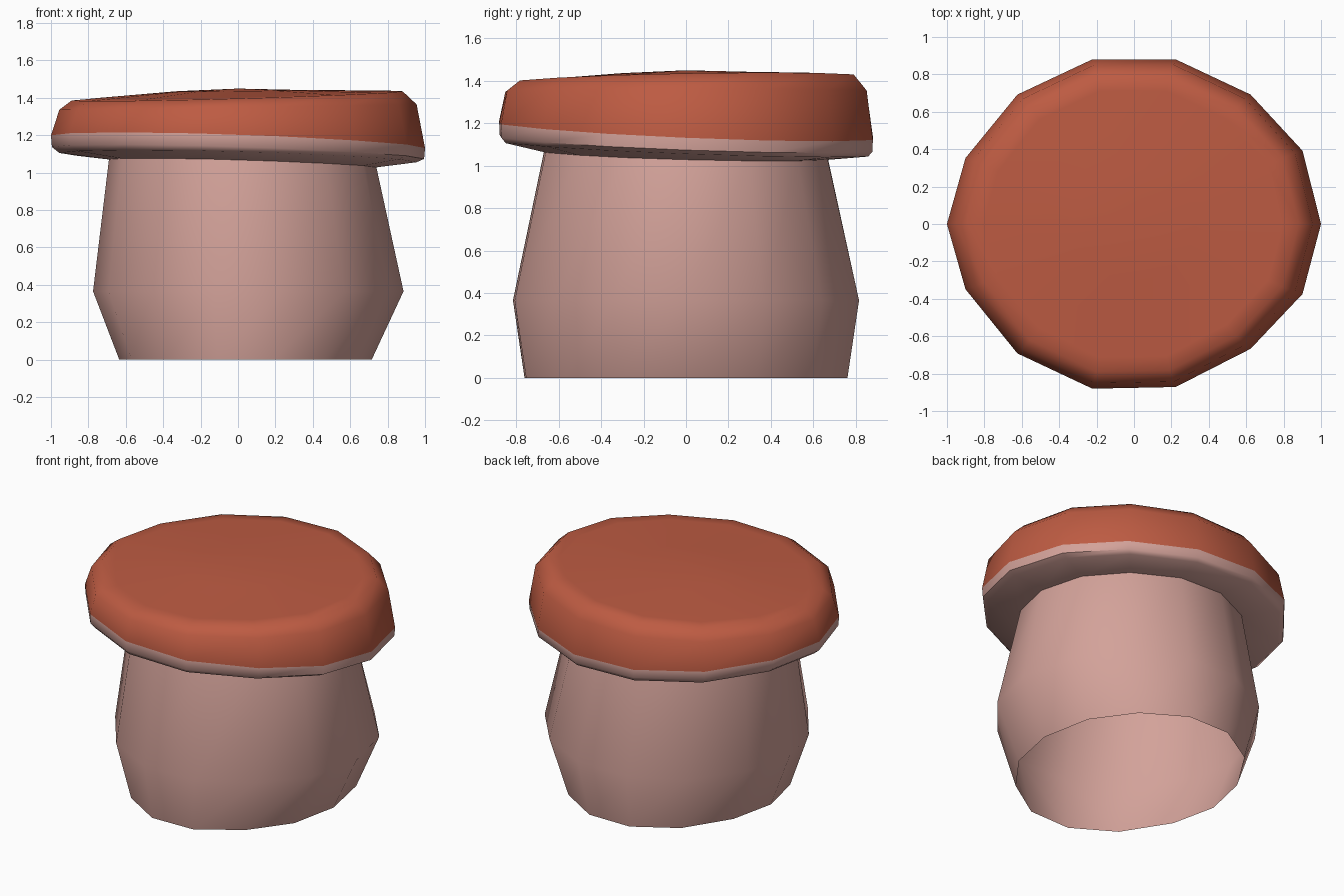
import bpy, bmesh, math

if "Cube" in bpy.data.objects:
    bpy.data.objects.remove(bpy.data.objects["Cube"])

SIDES = 14
# slight hand-made unevenness of the outline (depth factor for each corner)
WOBBLE = [1, 1, .98, 1.0, 1.0, .98, .9, 1, .89, .98, 1, .99, .945, .955]


def material(name, rgb):
    m = bpy.data.materials.new(name)
    m.diffuse_color = (*rgb, 1.0)
    m.use_nodes = True
    m.node_tree.nodes["Principled BSDF"].inputs["Base Color"].default_value = m.diffuse_color
    return m


pink = material("pale pink", (0.65, 0.36, 0.32))
red = material("brick red", (0.51, 0.105, 0.055))


def lathe(name, rings, mats, red_from=None, apex=None, smooth=50):
    """Stack tilted elliptical rings: (centre x, radius x, radius y, z, slope x, slope y)."""
    bm = bmesh.new()
    loops = []
    for cx, rx, ry, z, gx, gy in rings:
        loop = []
        for i in range(SIDES):
            a = 2 * math.pi * i / SIDES
            x, y = cx + rx * math.cos(a), ry * math.sin(a) * WOBBLE[i]
            loop.append(bm.verts.new((x, y, z + gx * x + gy * y)))
        loops.append(loop)
    for k in range(len(loops) - 1):
        lo, hi = loops[k], loops[k + 1]
        for i in range(SIDES):
            j = (i + 1) % SIDES
            f = bm.faces.new((lo[i], lo[j], hi[j], hi[i]))
            if red_from is not None and k >= red_from:
                f.material_index = 1
    if apex is not None:
        tip = bm.verts.new((0, 0, apex))
        last = loops[-1]
        for i in range(SIDES):
            f = bm.faces.new((last[i], last[(i + 1) % SIDES], tip))
            f.material_index = 1
    me = bpy.data.meshes.new(name)
    bm.to_mesh(me)
    bm.free()
    for m in mats:
        me.materials.append(m)
    ob = bpy.data.objects.new(name, me)
    bpy.context.collection.objects.link(ob)
    bpy.ops.object.select_all(action='DESELECT')
    ob.select_set(True)
    bpy.context.view_layer.objects.active = ob
    bpy.ops.object.shade_smooth_by_angle(angle=math.radians(smooth))
    return ob


# ring where the stem meets the underside of the cap
neck = (0.025, 0.715, 0.685, 1.05, -0.03, -0.026)

# hollow stem, open at the bottom
lathe("stem", [
    (0.04, 0.675, 0.78, 0.0, 0, 0),
    (0.055, 0.83, 0.836, 0.365, 0, 0),
    neck,
], [pink])

# cap: pink underside and rim, red above the widest ring
lathe("cap", [
    neck,
    (0.0, 0.955, 0.88, 1.08, -0.026, -0.037),
    (0.0, 0.995, 0.9, 1.105, -0.032, -0.037),
    (0.0, 1.0, 0.903, 1.165, -0.034, -0.042),
    (0.0, 0.955, 0.873, 1.35, 0.015, 0.0),
    (-0.005, 0.885, 0.81, 1.41, 0.028, 0.018),
    (-0.005, 0.80, 0.73, 1.414, 0.026, 0.02),
    (0.0, 0.33, 0.31, 1.438, 0.01, 0.01),
], [pink, red], red_from=3, apex=1.449)
